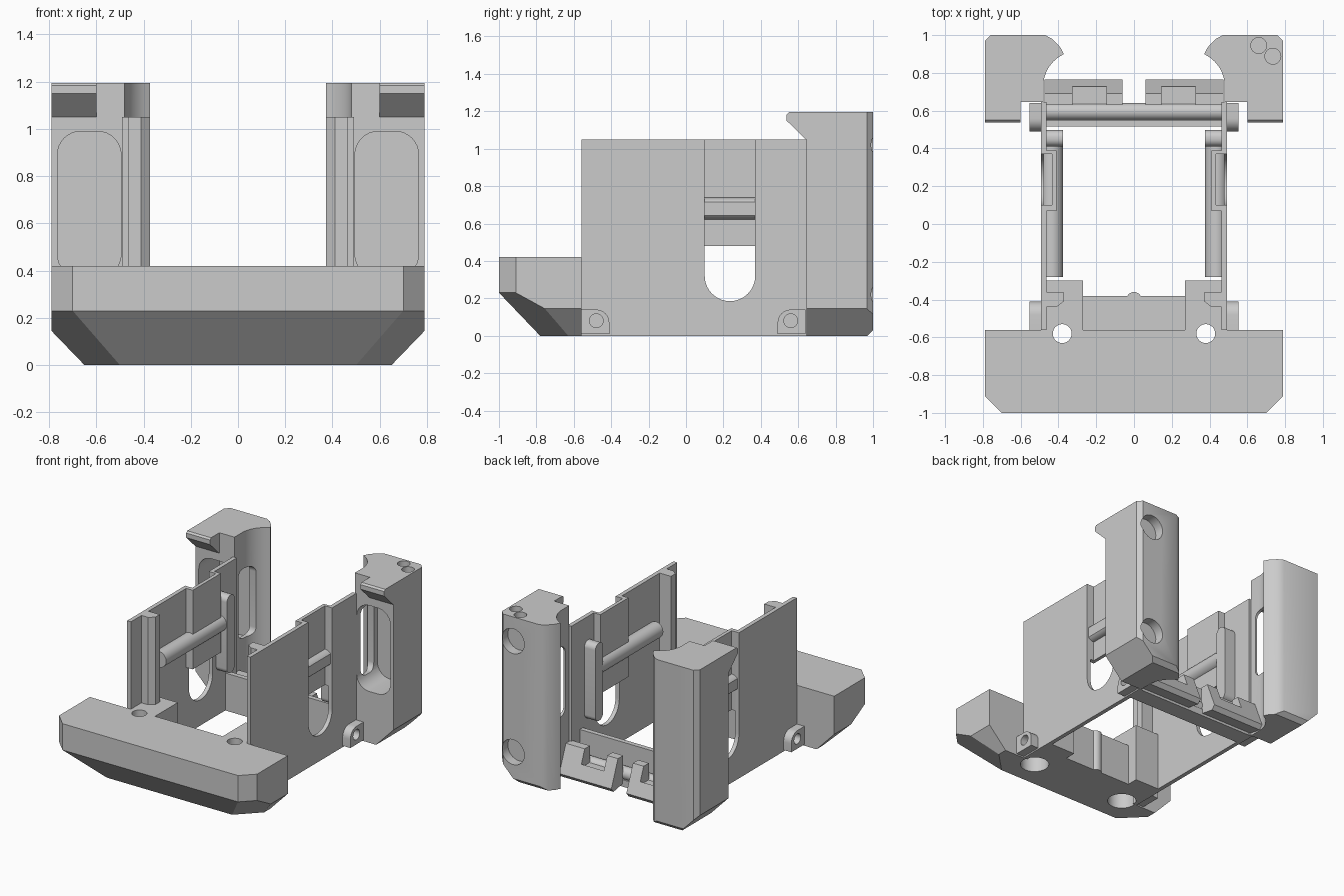
import bpy, bmesh
from math import sin, cos, pi, radians
from mathutils import Vector

if "Cube" in bpy.data.objects:
    bpy.data.objects.remove(bpy.data.objects["Cube"])

grey = bpy.data.materials.new("plain grey")
grey.use_nodes = True
grey.diffuse_color = (0.6, 0.6, 0.6, 1)
grey.node_tree.nodes["Principled BSDF"].inputs["Base Color"].default_value = (0.6, 0.6, 0.6, 1)
parts = []


def prism(name, pts, axis, lo, hi, s=1, planes=()):
    """Extrude a profile along an axis, mirror x by s, then trim by planes."""
    place = {"x": lambda a, b, t: (t * s, a, b),
             "y": lambda a, b, t: (a * s, t, b),
             "z": lambda a, b, t: (a * s, b, t)}[axis]
    bm = bmesh.new()
    face = bm.faces.new([bm.verts.new(place(a, b, lo)) for a, b in pts])
    out = bmesh.ops.extrude_face_region(bm, geom=[face])
    shift = Vector(place(0, 0, hi)) - Vector(place(0, 0, lo))
    bmesh.ops.translate(bm, vec=shift, verts=[g for g in out["geom"] if isinstance(g, bmesh.types.BMVert)])
    for co, no in planes:
        bmesh.ops.bisect_plane(bm, geom=bm.verts[:] + bm.edges[:] + bm.faces[:], dist=1e-5,
                               plane_co=(co[0] * s, co[1], co[2]),
                               plane_no=(no[0] * s, no[1], no[2]), clear_outer=True)
        bmesh.ops.holes_fill(bm, edges=[e for e in bm.edges if e.is_boundary])
    bmesh.ops.recalc_face_normals(bm, faces=bm.faces[:])
    mesh = bpy.data.meshes.new(name)
    bm.to_mesh(mesh)
    bm.free()
    mesh.materials.append(grey)
    obj = bpy.data.objects.new(name, mesh)
    bpy.context.collection.objects.link(obj)
    parts.append(obj)
    return obj


def arc(a, b, r, start, end, n=12):
    return [(a + r * cos(radians(start + (end - start) * i / n)),
             b + r * sin(radians(start + (end - start) * i / n))) for i in range(n + 1)]


def rect(a0, a1, b0, b1):
    return [(a0, b0), (a1, b0), (a1, b1), (a0, b1)]


def rounded(a0, a1, b0, b1, r):
    return (arc(a1 - r, b1 - r, r, 0, 90, 8) + arc(a0 + r, b1 - r, r, 90, 180, 8)
            + arc(a0 + r, b0 + r, r, 180, 270, 8) + arc(a1 - r, b0 + r, r, 270, 360, 8))


def disc(a, b, r, n=32):
    return arc(a, b, r, 0, 360, n)[:-1]


def cut(obj, *cutters):
    """Subtract the cutters and delete them."""
    bpy.context.view_layer.objects.active = obj
    for c in cutters:
        mod = obj.modifiers.new("cut", "BOOLEAN")
        mod.operation, mod.solver, mod.object = "DIFFERENCE", "EXACT", c
        bpy.ops.object.modifier_apply(modifier=mod.name)
        parts.remove(c)
        bpy.data.objects.remove(c)


# Front bumper, trimmed to its faceted shape
trims = [((0, -1, 0.23), (0, -0.23, -0.22))]
for s in (1, -1):
    trims += [((0.79 * s, -0.91, 0), (s, -1, 0)),
              ((0.79 * s, 0, 0.145), (0.145 * s, 0, -0.14)),
              ((0.7 * s, -1, 0.23), (0.23 * s, -0.23, -0.42))]
bumper = prism("front_bumper", rect(-0.79, 0.79, -1, -0.56), "z", 0, 0.42, planes=trims)
shelves = []
for s, side in ((1, "left"), (-1, "right")):
    shelves.append(prism(side + "_front_shelf", rect(0.27, 0.47, -0.57, -0.3), "z", 0, 0.42, s))

# Screw holes with wide counterbores, straddling bumper and shelves
for obj, sides in ((bumper, (1, -1)), (shelves[0], (1,)), (shelves[1], (-1,))):
    for s in sides:
        cut(obj, prism("hole", disc(0.38, -0.58, 0.05), "z", -0.1, 0.6, s),
            prism("bore", disc(0.38, -0.58, 0.095), "z", -0.1, 0.3, s))

# Low front cross wall with a half round rib
prism("front_cross_wall", rect(-0.28, 0.28, -0.57, -0.38), "z", 0, 0.3)
prism("front_rib", disc(0, -0.4, 0.04), "z", 0, 0.3)

# Rear cross wall, hinge rod and sill
prism("rear_cross_wall", rect(-0.47, 0.47, 0.515, 0.55), "z", 0, 0.27)
prism("rear_hinge_rod", disc(0.595, 0.08, 0.045), "x", -0.48, 0.48)
prism("rear_sill", rect(-0.47, 0.47, 0.54, 0.64), "z", 0, 0.05)

for s, side in ((1, "left"), (-1, "right")):
    # Side wall with an open round-ended slot
    slot = arc(0.235, 0.32, 0.135, 0, -180, 20)
    prism(side + "_wall", [(-0.56, 0), (0.645, 0), (0.645, 1.05), (0.37, 1.05)] + slot
          + [(0.1, 1.05), (-0.56, 1.05)], "x", 0.462, 0.492, s)

    # Inner bridge plate that closes the upper slot
    prism(side + "_slot_bridge", [(0.465, 0.07), (0.41, 0.07), (0.41, 0.39), (0.465, 0.39),
                                  (0.465, 0.37), (0.435, 0.37), (0.435, 0.1), (0.465, 0.1)],
          "z", 0.48, 1.05, s)

    # Front post, guide rod and rounded guide bar
    prism(side + "_front_post", [(0.47, -0.44), (0.41, -0.44), (0.372, -0.41), (0.372, -0.36),
                                 (0.47, -0.36)], "z", 0.4, 1.05, s)
    prism(side + "_guide_rod", disc(0.435, 0.68, 0.058), "y", -0.28, 0.42, s,
          [((0.48, 0, 0), (1, 0, 0))])
    prism(side + "_guide_bar", rounded(0.41, 0.497, 0.32, 0.88, 0.04), "x", 0.375, 0.47, s)

    # Hinge lugs, rounded on the side towards the middle
    for y0, y1, name in ((-0.56, -0.41, "front"), (0.64, 0.49, "rear")):
        d = 1 if y1 > y0 else -1
        corner = [(y1 - d * 0.07 + d * 0.07 * cos(t * pi / 16), 0.07 + 0.07 * sin(t * pi / 16))
                  for t in range(9)]
        lug = prism(f"{side}_{name}_lug", [(y0, 0.01), (y1, 0.01)] + corner + [(y0, 0.14)],
                    "x", 0.48, 0.553, s)
        cut(lug, prism("hole", disc(y0 + d * 0.08, 0.08, 0.037), "x", 0.5, 0.6, s))

    # Rear tower with a scooped inner side and chamfered foot
    outline = ([(0.79, 0.645), (0.79, 0.968), (0.76, 1), (0.47, 1), (0.43, 0.978), (0.39, 0.935),
                (0.372, 0.9)] + arc(0.295, 0.73, 0.185, 62, 0, 14) + [(0.48, 0.645)])
    tower = prism(side + "_rear_tower", outline, "z", 0, 1.195, s,
                  [((0.79, 0, 0.145), (0.145, 0, -0.14)), ((0, 1, 0.03), (0, 1, -1))])
    cut(tower, prism("pocket", rounded(0.495, 0.765, 0.37, 0.99, 0.1), "y", 0.6, 0.88, s),
        prism("window", rounded(0.69, 0.84, 0.43, 0.93, 0.05), "x", 0.35, 0.6, s))
    if s == 1:
        cut(tower, *[prism("socket", disc(0.68, z, 0.09), "y", 0.93, 1.1) for z in (0.22, 1.02)])
        cut(tower, *[prism("pin_hole", disc(x, y, 0.042), "z", 1.14, 1.3)
                     for x, y in ((0.66, 0.945), (0.735, 0.888))])

    # Overhanging hook at the tower top
    prism(side + "_hook", [(0.65, 1.05), (0.65, 1.195), (0.55, 1.195), (0.538, 1.183), (0.538, 1.15),
                           (0.64, 1.05)], "x", 0.6, 0.79, s)

    # Sloped rear clip with a notch
    clip = prism(side + "_rear_clip", [(0.63, 0.02), (0.74, 0.0), (0.765, 0.03), (0.69, 0.22),
                                       (0.63, 0.22)], "x", 0.06, 0.475, s)
    cut(clip, prism("notch", rect(0.145, 0.325, 0.6, 0.728), "z", 0.1, 0.4, s))

# Smooth round faces, keep sharp edges
bpy.ops.object.select_all(action="DESELECT")
for obj in parts:
    obj.select_set(True)
bpy.context.view_layer.objects.active = parts[0]
bpy.ops.object.shade_smooth_by_angle(angle=radians(30))
